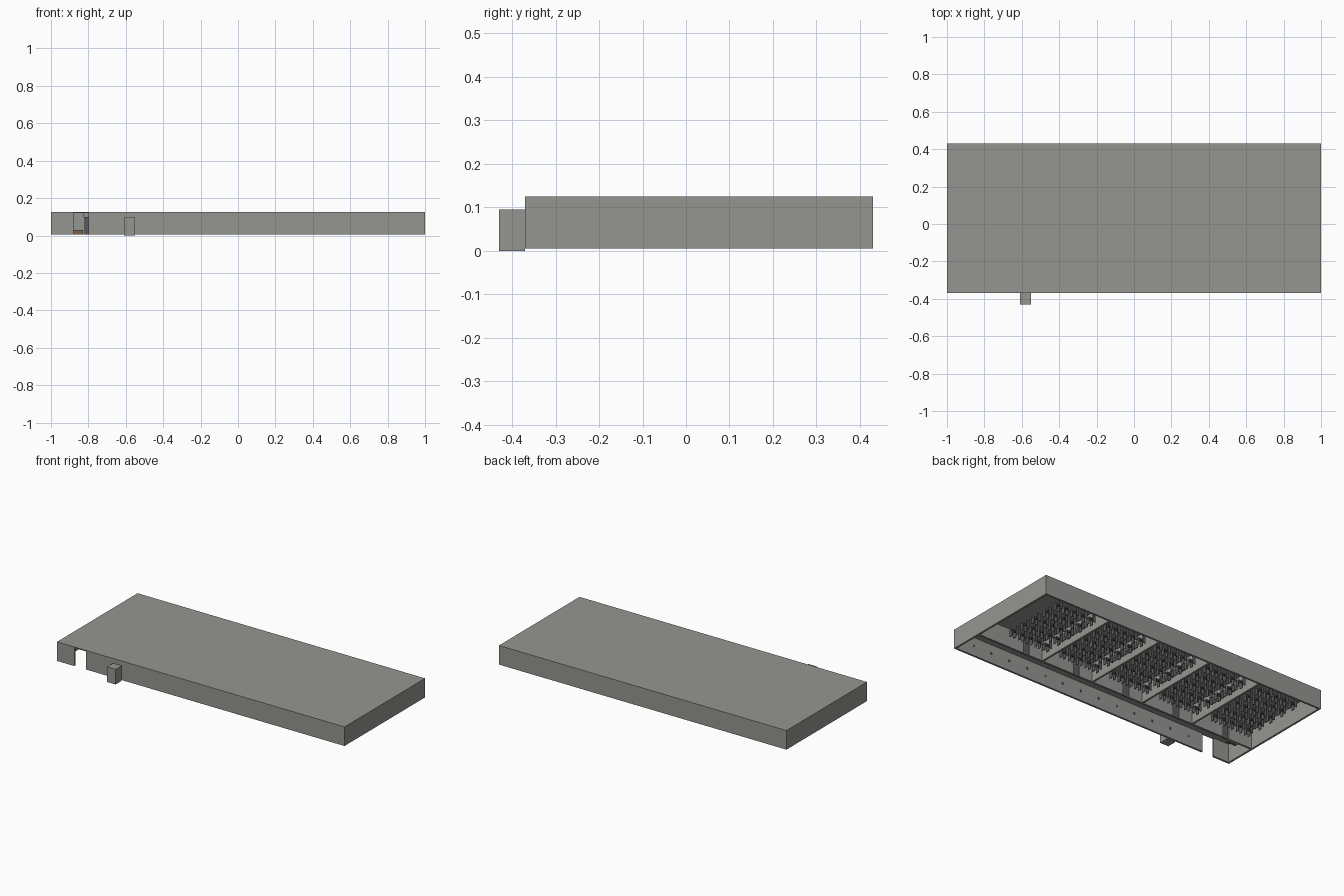
import bpy, bmesh
from mathutils import Vector

cube = bpy.data.objects.get("Cube")
if cube:
    bpy.data.objects.remove(cube, do_unlink=True)


def material(name, rgb):
    m = bpy.data.materials.new(name)
    m.use_nodes = True
    m.diffuse_color = (*rgb, 1)
    m.node_tree.nodes["Principled BSDF"].inputs["Base Color"].default_value = (*rgb, 1)
    return m


wall_gray = material("wall gray", (0.3, 0.3, 0.285))
dark_gray = material("dark furniture gray", (0.1, 0.1, 0.1))
brown = material("bench brown", (0.2, 0.12, 0.07))


def boxes(name, mat, spans):
    """One object from axis-aligned (low corner, high corner) pairs."""
    bm = bmesh.new()
    for low, high in spans:
        low, high = Vector(low), Vector(high)
        made = bmesh.ops.create_cube(bm, size=1)["verts"]
        for v in made:
            v.co = (low + high) / 2 + v.co * (high - low)
    mesh = bpy.data.meshes.new(name)
    bm.to_mesh(mesh)
    bm.free()
    mesh.materials.append(mat)
    obj = bpy.data.objects.new(name, mesh)
    bpy.context.collection.objects.link(obj)
    return obj


BASE, TOP, CEIL = 0.005, 0.125, 0.121
FRONT, BACK, T = -0.37, 0.43, 0.012
HALL = -0.17
PITCH, FIRST = 0.363, 0.53

# Outer shell, open underneath, with a doorway at the front
boxes("roof", wall_gray, [((-1, FRONT, CEIL), (-0.88, BACK, TOP)),
                          ((-0.8, FRONT, CEIL), (1, BACK, TOP)),
                          ((-0.88, FRONT, CEIL), (-0.8, BACK, TOP))])
boxes("outer_walls", wall_gray, [
    ((-1, FRONT, BASE), (-0.88, FRONT + T, CEIL)),
    ((-0.8, FRONT, BASE), (1, FRONT + T, CEIL)),
    ((-1, BACK - T, BASE), (1, BACK, CEIL)),
    ((-1, FRONT + T, BASE), (-1 + T, BACK - T, CEIL)),
    ((1 - T, FRONT + T, BASE), (1, BACK - T, CEIL))])
boxes("front_cabinet", wall_gray, [((-0.61, -0.43, 0), (-0.55, FRONT, 0.095))])

# Corridor wall, broken by one doorway per room
doors = [0.65 - PITCH * i for i in range(5)]
edges = [1 - T] + [d + s * 0.022 for d in doors for s in (1, -1)] + [-1 + T]
boxes("corridor_wall", wall_gray,
      [((edges[i + 1], HALL, BASE), (edges[i], HALL + T, CEIL))
       for i in range(0, len(edges), 2)])
boxes("room_doors", dark_gray,
      [((d - 0.022, HALL, BASE), (d + 0.022, HALL + 0.005, 0.1)) for d in doors])

# Partitions between the five rooms
partitions = [FIRST - PITCH * i for i in range(4)]
boxes("partitions", wall_gray,
      [((p - T / 2, HALL + T, BASE), (p + T / 2, BACK - T, CEIL)) for p in partitions])

# Rows of desks and chairs in each room
tops, legs, seats, backs = [], [], [], []
for p in partitions + [-0.935]:
    for col in range(5):
        for row in range(5):
            x, y = p + 0.06 + col * 0.06, -0.06 + row * 0.095
            tops.append(((x - 0.016, y - 0.013, 0.043), (x + 0.016, y + 0.013, 0.047)))
            for s in (-1, 1):
                legs.append(((x + s * 0.013 - 0.002, y - 0.011, BASE),
                             (x + s * 0.013 + 0.002, y + 0.011, 0.043)))
            seats.append(((x - 0.01, y + 0.018, 0.024), (x + 0.01, y + 0.038, 0.028)))
            backs.append(((x - 0.01, y + 0.036, BASE), (x + 0.01, y + 0.039, 0.055)))
boxes("desk_tops", wall_gray, tops)
boxes("desk_legs", dark_gray, legs)
boxes("chair_seats", dark_gray, seats)
boxes("chair_backs", dark_gray, backs)

# Board on the left wall of each room, and plates along the corridor
boxes("wall_boards", dark_gray,
      [((p + T / 2, 0.02, 0.05), (p + T / 2 + 0.004, 0.24, 0.095)) for p in partitions])
boxes("corridor_plates", dark_gray,
      [((x, FRONT + T, 0.06), (x + 0.012, FRONT + T + 0.003, 0.072))
       for x in [-0.7 + 0.13 * i for i in range(13)]])
boxes("corridor_bench", brown, [((-0.9, HALL - 0.025, BASE), (-0.83, HALL, 0.03))])
